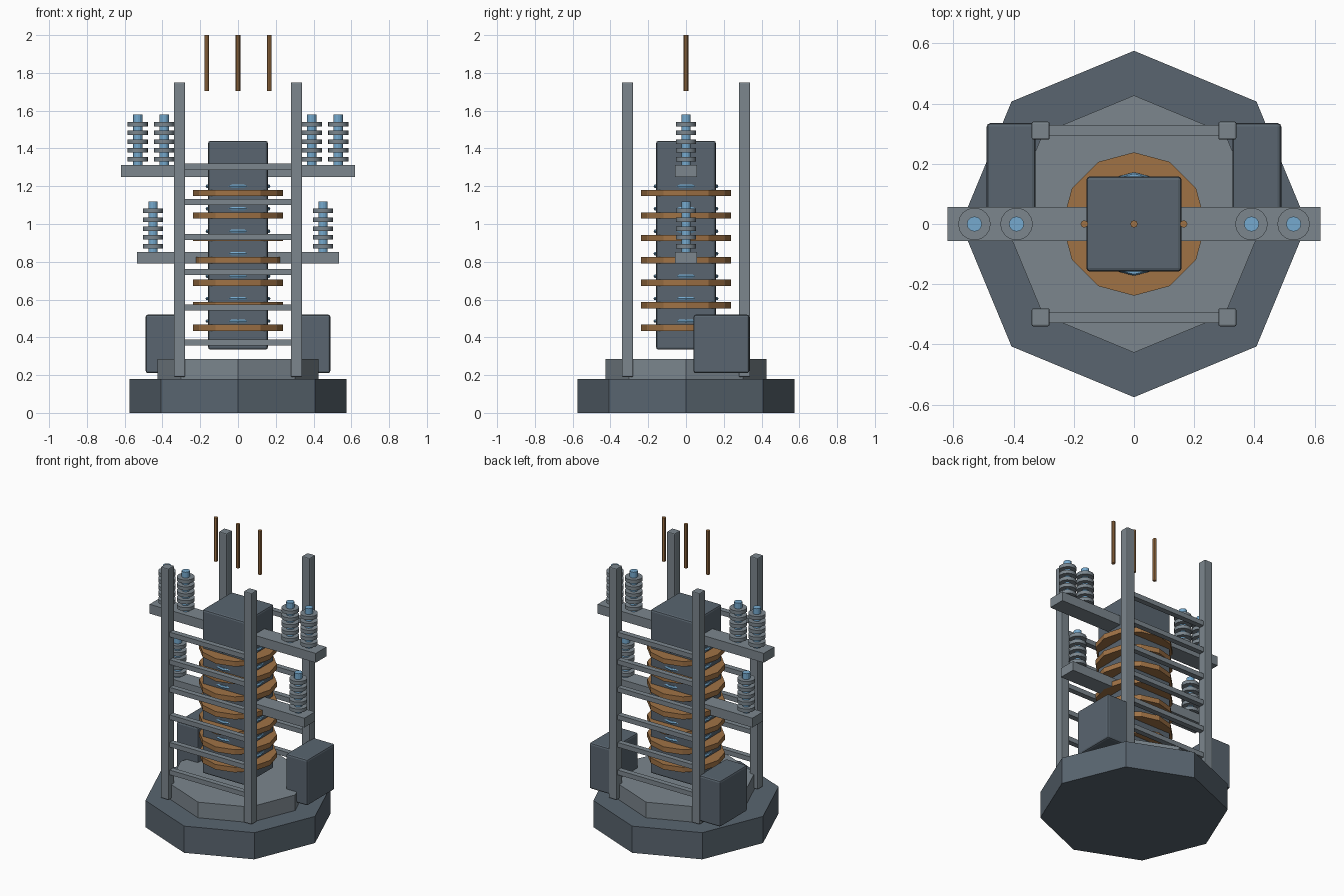
import bpy
from math import pi

if "Cube" in bpy.data.objects:
    bpy.data.objects.remove(bpy.data.objects["Cube"])


def mat(name, rgb):
    m = bpy.data.materials.new(name)
    m.diffuse_color = (*rgb, 1)
    m.use_nodes = True
    m.node_tree.nodes["Principled BSDF"].inputs["Base Color"].default_value = m.diffuse_color
    return m


DARK = mat("dark_steel", (0.10, 0.13, 0.16))
STEEL = mat("steel", (0.20, 0.24, 0.27))
COPPER = mat("copper", (0.35, 0.17, 0.06))
BLUE = mat("blue_glass", (0.18, 0.40, 0.62))


def finish(name, material, bevel=0):
    o = bpy.context.object
    o.name = name
    o.data.materials.append(material)
    if bevel:
        b = o.modifiers.new("bevel", 'BEVEL')
        b.width, b.segments = bevel, 2
    return o


def box(name, lo, hi, material, bevel=0):
    bpy.ops.mesh.primitive_cube_add(size=1, location=[(a + b) / 2 for a, b in zip(lo, hi)])
    bpy.context.object.scale = [b - a for a, b in zip(lo, hi)]
    bpy.ops.object.transform_apply(location=False, rotation=False, scale=True)
    return finish(name, material, bevel)


def cyl(name, x, z0, z1, r, sides, material, smooth=False):
    bpy.ops.mesh.primitive_cylinder_add(vertices=sides, radius=r, depth=z1 - z0,
                                        location=(x, 0, (z0 + z1) / 2))
    if smooth:
        bpy.ops.object.shade_smooth_by_angle(angle=pi / 6)
    return finish(name, material)


# Octagonal stepped base
cyl("base", 0, 0, 0.18, 0.575, 8, DARK)
cyl("plinth", 0, 0.18, 0.285, 0.427, 8, STEEL)

# Central core
box("core", (-0.158, -0.158, 0.335), (0.158, 0.158, 1.44), DARK, 0.012)

# Copper windings, each with a thin blue ring just above it
for i in range(7):
    z = 0.45 + i * 0.119
    cyl("winding", 0, z - 0.017, z + 0.017, 0.238, 12, COPPER)
    bpy.ops.mesh.primitive_torus_add(major_segments=12, minor_segments=6, major_radius=0.162,
                                     minor_radius=0.01, location=(0, 0, z + 0.036))
    finish("glow_ring", BLUE)

# Four posts, with rails along the front and back
for y in (-0.31, 0.31):
    for x in (-0.31, 0.31):
        box("post", (x - 0.03, y - 0.03, 0.19), (x + 0.03, y + 0.03, 1.75), STEEL, 0.006)
    for i in range(6):
        z = 0.373 + i * 0.186
        box("rail", (-0.29, y - 0.018, z - 0.016), (0.29, y + 0.018, z + 0.016), STEEL)


# Insulator: blue rod with five sheds
def insulator(x, z):
    cyl("insulator_rod", x, z, z + 0.267, 0.025, 12, BLUE, True)
    for i in range(5):
        c = z + 0.03 + i * 0.0465
        cyl("insulator_shed", x, c - 0.012, c + 0.012, 0.054, 16, STEEL, True)


# Cross arms carrying the insulators
for half, z, spots in ((0.62, 1.25, (0.39, 0.53)), (0.535, 0.79, (0.45,))):
    box("cross_arm", (-half, -0.057, z), (half, 0.057, z + 0.063), STEEL)
    for x in spots:
        for s in (-1, 1):
            insulator(s * x, z + 0.063)

# Cabinets on both sides toward the back
for s in (-1, 1):
    c = s * 0.408
    box("cabinet", (c - 0.081, 0.04, 0.21), (c + 0.081, 0.335, 0.52), DARK, 0.012)

# Three copper wires above
for x in (-0.165, 0, 0.165):
    cyl("wire", x, 1.705, 2.0, 0.0125, 8, COPPER)
